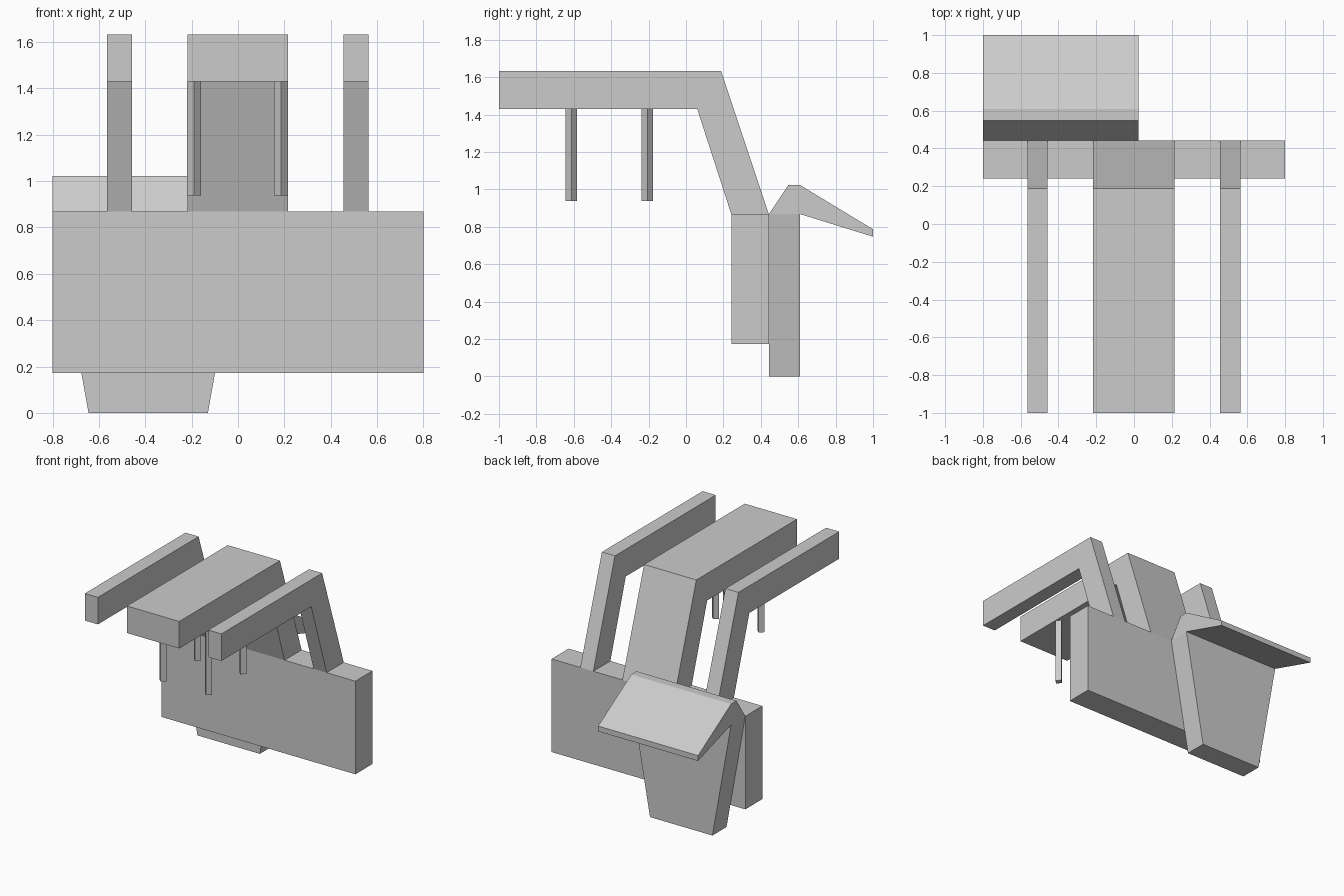
import bpy, bmesh
from math import cos, sin, pi

if "Cube" in bpy.data.objects:
    bpy.data.objects.remove(bpy.data.objects["Cube"])


def prism(name, bottom, top):
    """Closed solid between two matching rings of points."""
    bm = bmesh.new()
    a = [bm.verts.new(p) for p in bottom]
    b = [bm.verts.new(p) for p in top]
    n = len(a)
    bm.faces.new(a)
    bm.faces.new(b)
    for i in range(n):
        j = (i + 1) % n
        bm.faces.new((a[i], a[j], b[j], b[i]))
    bmesh.ops.recalc_face_normals(bm, faces=bm.faces)
    mesh = bpy.data.meshes.new(name)
    bm.to_mesh(mesh)
    bm.free()
    obj = bpy.data.objects.new(name, mesh)
    bpy.context.collection.objects.link(obj)
    return obj


def extrude_x(name, profile, x0, x1):
    """Extrude a (y, z) profile along x."""
    return prism(name, [(x0, y, z) for y, z in profile],
                 [(x1, y, z) for y, z in profile])


def rect(x0, x1, y0, y1, z):
    return [(x0, y0, z), (x1, y0, z), (x1, y1, z), (x0, y1, z)]


# Main wall block
prism("main_body", rect(-0.8, 0.8, 0.242, 0.443, 0.173),
      rect(-0.8, 0.8, 0.242, 0.443, 0.868))

# Bent overhead arms: wide centre one, narrow one each side
arm = [(-1, 1.43), (-1, 1.632), (0.188, 1.632),
       (0.443, 0.868), (0.242, 0.868), (0.06, 1.43)]
extrude_x("centre_arm", arm, -0.217, 0.215)
extrude_x("left_arm", arm, -0.565, -0.457)
extrude_x("right_arm", arm, 0.455, 0.563)

# Four diamond-section pegs hanging below the centre arm
for x in (-0.19, 0.185):
    for y in (-0.613, -0.207):
        ring = [(x + 0.03 * cos(k * pi / 2), y + 0.03 * sin(k * pi / 2))
                for k in range(4)]
        prism("hanging_peg", [(px, py, 0.937) for px, py in ring],
              [(px, py, 1.43) for px, py in ring])

# Tapered rear bin
prism("rear_bin", rect(-0.645, -0.13, 0.443, 0.61, 0),
      rect(-0.8, 0.025, 0.443, 0.61, 0.868))

# Sloping hood over the bin
hood = [(0.443, 0.868), (0.547, 1.023), (0.61, 1.023),
        (1, 0.787), (1, 0.747), (0.61, 0.868)]
extrude_x("rear_hood", hood, -0.8, 0.025)
